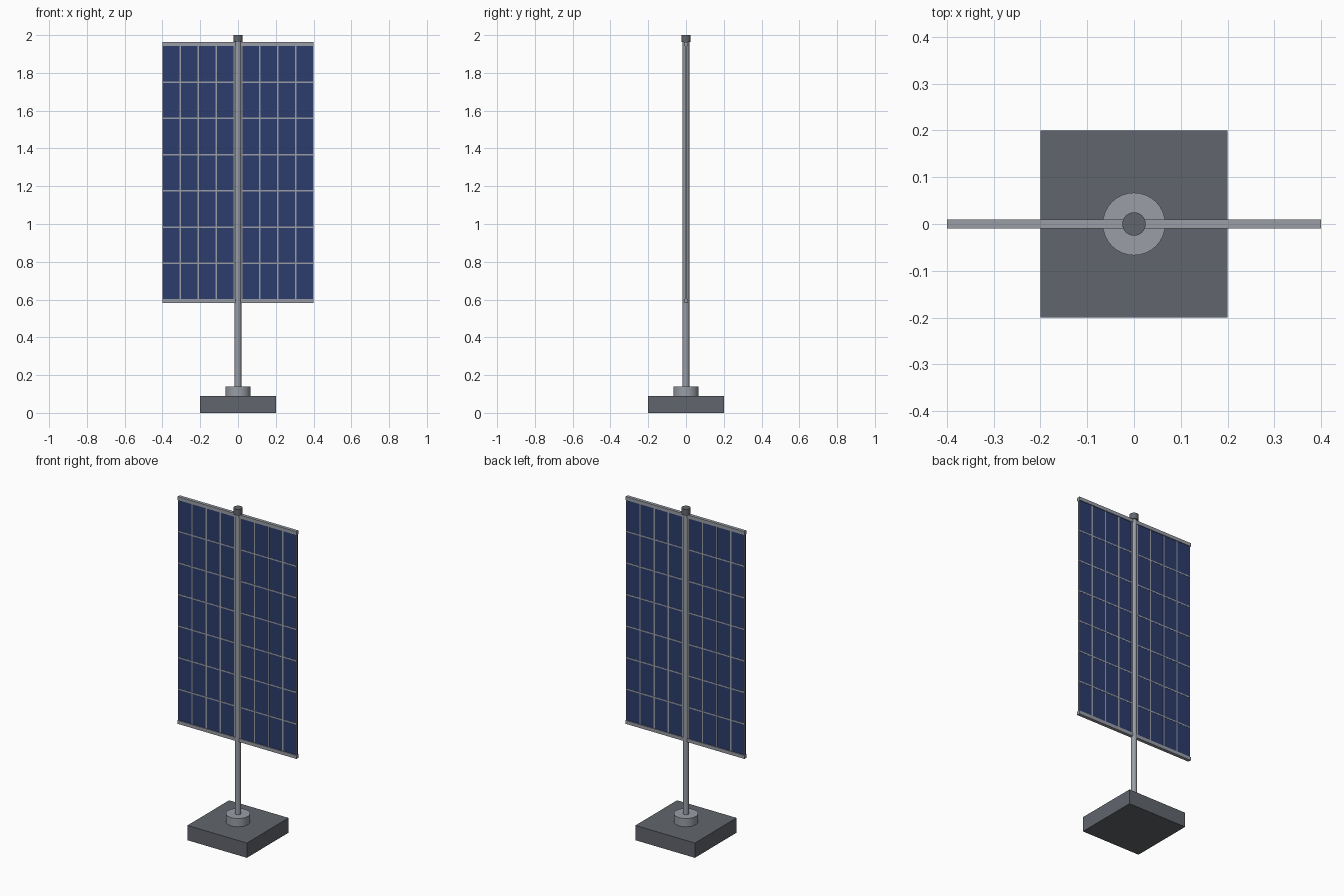
import bpy

if "Cube" in bpy.data.objects:
    bpy.data.objects.remove(bpy.data.objects["Cube"], do_unlink=True)


def material(name, rgb):
    m = bpy.data.materials.new(name)
    m.use_nodes = True
    m.diffuse_color = (*rgb, 1)
    m.node_tree.nodes["Principled BSDF"].inputs["Base Color"].default_value = (*rgb, 1)
    return m


dark = material("dark grey", (0.12, 0.13, 0.15))
metal = material("light metal", (0.32, 0.34, 0.38))
navy = material("cell blue", (0.025, 0.045, 0.15))


def box(name, mat, x, z, y=(-0.01, 0.01)):
    lo, hi = zip(x, y, z)
    bpy.ops.mesh.primitive_cube_add(size=1, location=[(a + b) / 2 for a, b in zip(lo, hi)])
    o = bpy.context.object
    o.name = name
    o.scale = [b - a for a, b in zip(lo, hi)]
    bpy.ops.object.transform_apply(location=False, rotation=False, scale=True)
    o.data.materials.append(mat)
    return o


def cylinder(name, mat, radius, z0, z1):
    bpy.ops.mesh.primitive_cylinder_add(vertices=32, radius=radius, depth=z1 - z0,
                                        location=(0, 0, (z0 + z1) / 2))
    o = bpy.context.object
    o.name = name
    o.data.materials.append(mat)
    bpy.ops.object.shade_smooth_by_angle()


# Foot, collar, mast and cap
box("base", dark, (-0.2, 0.2), (0, 0.09), (-0.2, 0.2))
cylinder("collar", metal, 0.067, 0.09, 0.14)
cylinder("mast", metal, 0.0175, 0.14, 1.97)
cylinder("cap", dark, 0.025, 1.963, 2.0)

# Rails along the top and bottom of the panels
bottom, top, inner, outer = 0.6, 1.943, 0.02, 0.4
box("bottom_rail", metal, (-outer, outer), (bottom - 0.018, bottom + 0.003))
box("top_rail", metal, (-outer, outer), (top, top + 0.021))

# Two panels with raised grid lines on both faces
cols, rows, half = 4, 7, 0.004
for side, s in (("left", 1), ("right", -1)):
    def span(a, b):
        return sorted((s * a, s * b))

    box(side + "_panel", navy, span(inner, outer - 0.001), (bottom, top), (-0.005, 0.005))
    for i in range(cols + 1):
        x = inner + (outer - inner) * i / cols
        box(f"{side}_vertical_line_{i}", metal, span(x - half, min(x + half, outer - 0.001)),
            (bottom, top), (-0.006, 0.006))
    for j in range(1, rows):
        z = bottom + (top - bottom) * j / rows
        box(f"{side}_horizontal_line_{j}", metal, span(inner, outer - 0.001),
            (z - half, z + half), (-0.0062, 0.0062))
